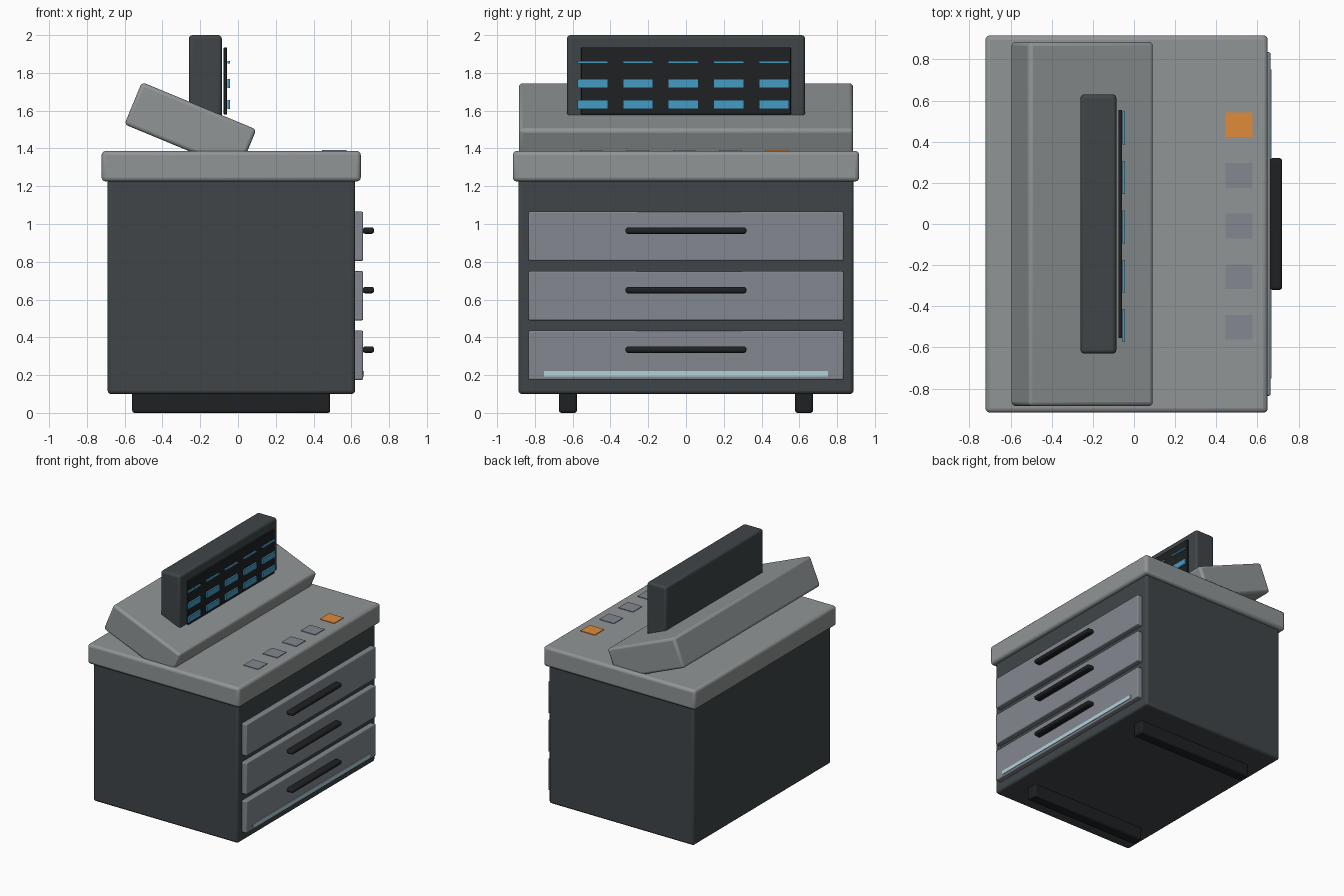
import bpy, math

if "Cube" in bpy.data.objects:
    bpy.data.objects.remove(bpy.data.objects["Cube"])


def material(name, rgb):
    m = bpy.data.materials.new(name)
    m.diffuse_color = (*rgb, 1)
    m.use_nodes = True
    m.node_tree.nodes["Principled BSDF"].inputs["Base Color"].default_value = m.diffuse_color
    return m


DARK = material("dark_metal", (0.05, 0.06, 0.065))
BLACK = material("black", (0.013, 0.015, 0.017))
GREY = material("light_grey", (0.28, 0.30, 0.30))
DRAWER = material("drawer_grey", (0.23, 0.25, 0.28))
BLUE = material("screen_blue", (0.06, 0.33, 0.55))
PALE = material("pale_blue", (0.45, 0.65, 0.72))
ORANGE = material("orange", (0.75, 0.26, 0.04))


def box(name, x, y, z, mat, bevel=0.0, tilt=0.0):
    """Bevelled box from (min, max) ranges, optionally tilted about y."""
    ranges = (x, y, z)
    bpy.ops.mesh.primitive_cube_add(size=1, location=[(a + b) / 2 for a, b in ranges])
    ob = bpy.context.object
    ob.name = name
    ob.scale = [b - a for a, b in ranges]
    bpy.ops.object.transform_apply(location=False, rotation=False, scale=True)
    ob.rotation_euler.y = tilt
    ob.data.materials.append(mat)
    if bevel:
        mod = ob.modifiers.new("bevel", "BEVEL")
        mod.width = bevel
        mod.segments = 3
        bpy.ops.object.shade_smooth_by_angle(angle=math.radians(35))
    return ob


# Cabinet, worktop and runner feet
box("cabinet_body", (-0.69, 0.62), (-0.887, 0.887), (0.10, 1.24), DARK, 0.018)
box("worktop", (-0.722, 0.65), (-0.917, 0.917), (1.225, 1.387), GREY, 0.022)
for side, y in (("left", -0.625), ("right", 0.625)):
    box(f"foot_{side}", (-0.56, 0.488), (y - 0.047, y + 0.047), (0, 0.12), BLACK, 0.012)

# Drawers with bar handles
for i, z in enumerate((0.305, 0.62, 0.935)):
    box(f"drawer_{i}", (0.60, 0.663), (-0.835, 0.835), (z - 0.13, z + 0.13), DRAWER, 0.008)
    box(f"drawer_handle_{i}", (0.66, 0.72), (-0.32, 0.32), (z + 0.013, z + 0.047), BLACK, 0.013)
box("light_strip", (0.655, 0.668), (-0.752, 0.752), (0.192, 0.222), PALE)

# Tilted console
box("console", (-0.252 - 0.328, -0.252 + 0.328), (-0.885, 0.885),
    (1.514 - 0.121, 1.514 + 0.121), GREY, 0.02, math.radians(22.5))

# Upright display with glowing bars
box("display_housing", (-0.26, -0.086), (-0.63, 0.63), (1.515, 2.0), DARK, 0.018)
box("display_panel", (-0.076, -0.058), (-0.555, 0.555), (1.58, 1.935), BLACK, 0.004)
for r, (z, h) in enumerate(((1.632, 0.047), (1.743, 0.047), (1.857, 0.012))):
    for c in range(5):
        y = -0.494 + 0.24 * c
        box(f"display_bar_{r}_{c}", (-0.056, -0.043), (y - 0.08, y + 0.08),
            (z - h / 2, z + h / 2), BLUE)

# Worktop buttons
for i in range(5):
    y = -0.502 + 0.246 * i
    box(f"button_{i}", (0.445, 0.575), (y - 0.06, y + 0.06), (1.375, 1.392),
        ORANGE if i == 4 else DRAWER)
